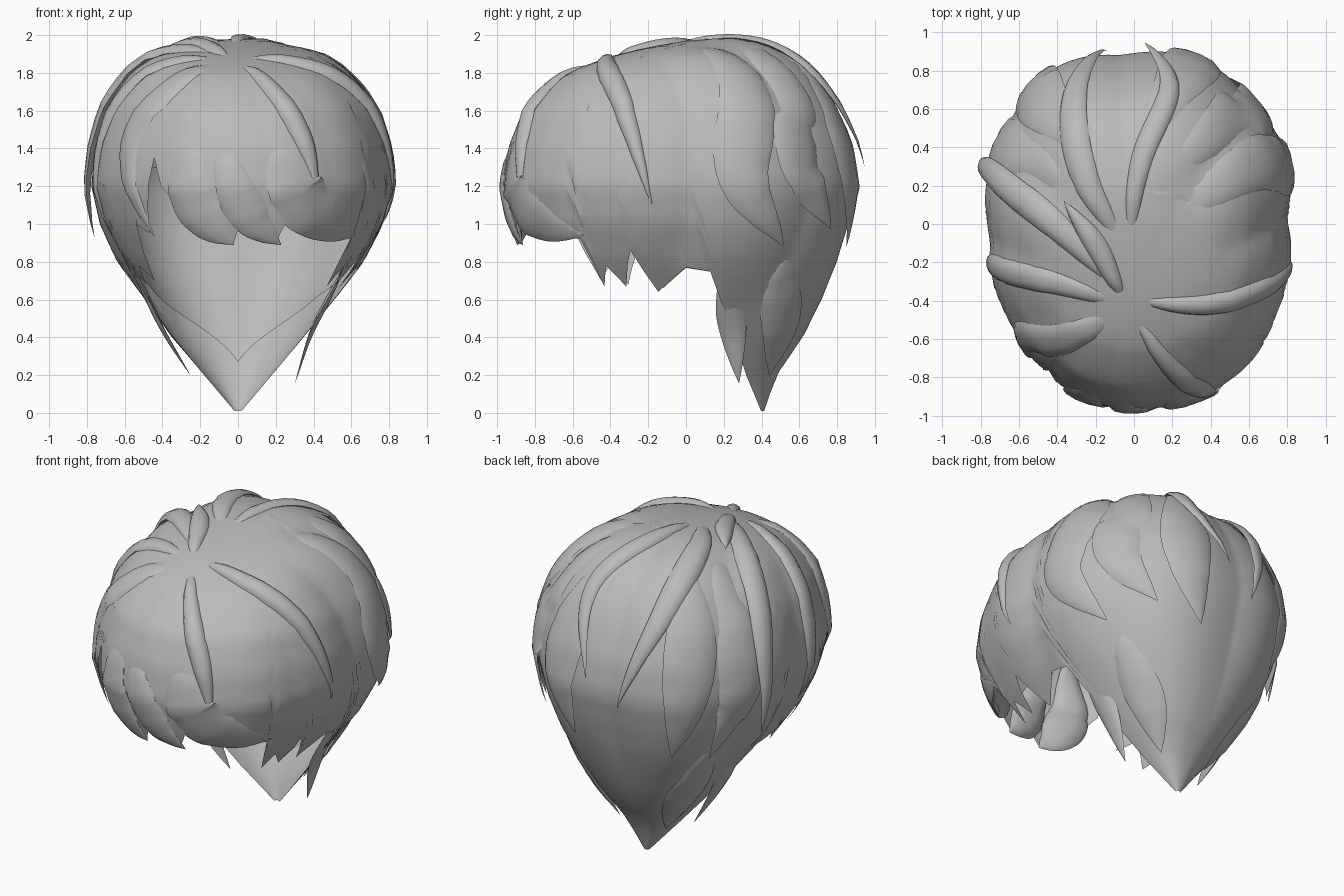
import bpy, bmesh, math
from mathutils import Vector
from mathutils.bvhtree import BVHTree

if "Cube" in bpy.data.objects:
    bpy.data.objects.remove(bpy.data.objects["Cube"])

hair = bpy.data.materials.new("hair grey")
hair.diffuse_color = (0.5, 0.5, 0.5, 1)
hair.use_nodes = True
hair.node_tree.nodes["Principled BSDF"].inputs["Base Color"].default_value = hair.diffuse_color

# Head outline by height: z, half width, front y, middle y, back y
RINGS = [(2.0, 0, .18, .18, .18), (1.97, .26, -.1, .12, .39), (1.9, .44, -.4, .03, .54),
         (1.8, .57, -.64, 0, .66), (1.6, .71, -.86, 0, .79), (1.4, .77, -.94, 0, .87),
         (1.2, .79, -.97, 0, .9), (1.0, .74, -.93, .04, .86), (.8, .64, -.86, .09, .8),
         (.6, .5, -.75, .15, .72), (.4, .35, -.3, .22, .62), (.2, .18, .1, .3, .48),
         (0, .01, .38, .4, .41)]
# Hem height by angle from the front, positive to the right
HEM = [(-180, .01), (-98, .01), (-96, .22), (-92, .75), (-84, .77), (-74, .66), (-70, .86),
       (-62, .68), (-58, .78), (-52, .7), (-48, 1.0), (-42, .95), (-36, 1.35), (-32, 1.2),
       (-22, 1.05), (-12, .97), (-2, .9), (2, 1.04), (8, .98), (16, .9), (20, 1.06), (26, 1.0),
       (36, .95), (52, .92), (54, .67), (58, .78), (62, .67), (68, .86), (72, .64), (84, .77),
       (92, .75), (96, .2), (98, .01), (180, .01)]
CROWN = Vector((-.03, -.4))


def lerp_table(table, x):
    for a, b in zip(table, table[1:]):
        if x <= b[0]:
            t = (x - a[0]) / (b[0] - a[0])
            return [p + (q - p) * t for p, q in zip(a[1:], b[1:])]
    return list(table[-1][1:])


DEPTHS = [(math.sqrt(2 - r[0]),) + r[1:] for r in RINGS]


def surface(deg, z):
    w, yf, yc, yb = lerp_table(DEPTHS, math.sqrt(max(0, 2 - z)))
    a = math.radians(deg)
    s, c = math.sin(a), math.cos(a)
    # squarer at the back and the front right
    e = 2.3 if c < 0 or s > 0 else 2.0
    k = (abs(s) ** e + abs(c) ** e) ** (-1 / e)
    s, c = s * k, c * k
    high = max(0, min(1, (z - .4) / .6))
    w *= 1 + (.04 if s > 0 else -.025) * high
    p = Vector((w * s, yc - (yc - yf if c > 0 else yb - yc) * c, z - .02 * max(0, (z - 1.7) / .3)))
    # Rounded flutes fanning out from the crown, softer at the front
    d = p.xy - CROWN
    wave = abs(math.sin(math.atan2(d.y, d.x) * 5.5 + .6)) - .6
    fade = min(1, d.length / .8) * max(0, min(1, (z - .3) / .6)) * (.25 if c > .5 else 1 - 1.5 * max(c, 0))
    out = Vector((p.x, p.y - yc, (z - 1.2) * .6))
    if out.length > 1e-4:
        p += out.normalized() * wave * fade * .03
    return p


def shell(hem, cols=180, rows=30):
    bm = bmesh.new()
    top = bm.verts.new((0, .18, 1.98))
    grid = []
    for i in range(cols):
        deg = -180 + 360 * i / cols
        zb = hem(deg)
        grid.append([bm.verts.new(surface(deg, 2 - (2 - zb) * (j / rows) ** 1.6))
                     for j in range(1, rows + 1)])
    for i in range(cols):
        a, b = grid[i], grid[(i + 1) % cols]
        bm.faces.new((top, a[0], b[0]))
        for j in range(rows - 1):
            bm.faces.new((a[j], a[j + 1], b[j + 1], b[j]))
    bmesh.ops.recalc_face_normals(bm, faces=bm.faces)
    bm.normal_update()
    return bm


def finish(bm, name, angle=50):
    bmesh.ops.recalc_face_normals(bm, faces=bm.faces)
    me = bpy.data.meshes.new(name)
    bm.to_mesh(me)
    bm.free()
    me.materials.append(hair)
    ob = bpy.data.objects.new(name, me)
    bpy.context.collection.objects.link(ob)
    bpy.ops.object.select_all(action='DESELECT')
    ob.select_set(True)
    bpy.context.view_layer.objects.active = ob
    bpy.ops.object.shade_smooth_by_angle(angle=math.radians(angle))


# Main hair cap with jagged hem
finish(shell(lambda d: lerp_table(HEM, d)[0]), "hair_cap")

# Complete head surface that the locks follow
guide_bm = shell(lambda d: .005)
guide = BVHTree.FromBMesh(guide_bm)
guide_bm.free()


def spline(pts, t):
    pts = [Vector(p) for p in pts]
    pts = [2 * pts[0] - pts[1]] + pts + [2 * pts[-1] - pts[-2]]
    f = t * (len(pts) - 3)
    i = min(int(f), len(pts) - 4)
    u = f - i
    a, b, c, d = pts[i:i + 4]
    return .5 * (2 * b + (c - a) * u + (2 * a - 5 * b + 4 * c - d) * u * u
                 + (3 * b - a - 3 * c + d) * u ** 3)


def lock(name, pts, width, thick, flick=0.0, snap=True, under=.35, start=.25, steps=22, sides=10):
    """Tapered lens-shaped lock lying on the head, with its tip lifted by flick."""
    samples = []
    for k in range(steps + 1):
        p = spline(pts, k / steps)
        loc, nor, _, _ = guide.find_nearest(p)
        if nor.dot(loc - Vector((0, .1, 1.1))) < 0:
            nor = -nor
        samples.append((loc if snap else p, nor))
    bm = bmesh.new()
    rings = []
    for k, (loc, nor) in enumerate(samples):
        t = k / steps
        tan = samples[min(k + 1, steps)][0] - samples[max(k - 1, 0)][0]
        side = tan.cross(nor).normalized()
        size = (start + (1 - start) * math.sin(t * math.pi)) if t < .5 \
            else max(.02, 1 - ((t - .5) / .5) ** 1.8)
        base = loc + nor * (flick * t ** 3 + .002 - .03 * max(0, 1 - t * 6))
        ring = []
        for s in range(sides):
            a = 2 * math.pi * s / sides
            # edges wrap down onto the curved head
            h = math.sin(a) * (1 if math.sin(a) > 0 else under) * thick * size
            wrap = (math.cos(a) * width * size) ** 2 * .7
            ring.append(bm.verts.new(base + side * (math.cos(a) * width * size) + nor * (h - wrap)))
        rings.append(ring)
    for r, q in zip(rings, rings[1:]):
        for s in range(sides):
            n = (s + 1) % sides
            bm.faces.new((r[s], r[n], q[n], q[s]))
    bm.faces.new(rings[0])
    bm.faces.new(rings[-1])
    finish(bm, name)


# Thin raised locks fanning from the crown
lock("front_lock", [(-.01, -.46, 1.85), (.2, -.74, 1.66), (.36, -.87, 1.42), (.43, -.88, 1.14)], .06, .04)
lock("right_lock", [(0, -.4, 1.89), (.35, -.42, 1.83), (.65, -.3, 1.55), (.82, -.18, 1.1)], .06, .04)
lock("left_lock", [(-.05, -.42, 1.88), (-.45, -.3, 1.82), (-.74, -.22, 1.4), (-.74, -.2, .9)], .07, .03)
lock("left_back_lock", [(-.05, -.36, 1.92), (-.42, .0, 1.9), (-.7, .25, 1.5), (-.8, .33, .92)], .08, .04, .08)
lock("crown_tuft", [(-.05, -.4, 1.89), (-.2, -.12, 1.96), (-.36, .12, 1.93)], .06, .04, .03)
lock("back_left_lock", [(-.05, -.12, 1.97), (-.26, .25, 1.96), (-.3, .65, 1.7), (-.14, .9, 1.15)], .08, .035, .03)
lock("back_right_lock", [(-.03, -.12, 1.97), (.03, .3, 1.97), (.18, .68, 1.72), (.06, .9, 1.3)], .06, .03, .06)
lock("left_fringe_lock", [(-.05, -.44, 1.87), (-.4, -.62, 1.72), (-.62, -.62, 1.4), (-.5, -.74, .9)], .1, .025)

# Curved fringe claws with solid undersides
lock("fringe_claw_1", [(-.2, -.85, 1.5), (-.26, -.9, 1.22), (-.17, -.9, 1.02), (-.02, -.87, .9)], .13, .02, under=3)
lock("fringe_claw_2", [(-.1, -.92, 1.45), (-.02, -.93, 1.2), (.08, -.9, 1.02), (.22, -.84, .9)], .11, .02, under=3)
lock("fringe_claw_3", [(.25, -.85, 1.5), (.28, -.9, 1.22), (.42, -.8, 1.05), (.63, -.55, .93)], .16, .015, under=3)

# Broad locks filling the back and sides
BROAD = [((.1, .2, 1.98), (.5, .55, 1.65), (.62, .6, 1.3), (.45, .75, .98)),
         ((.15, 0, 1.97), (.6, .3, 1.7), (.78, .3, 1.25), (.62, .5, .9)),
         ((0, .3, 1.98), (.25, .75, 1.6), (.3, .85, 1.25), (.2, .85, .88)),
         ((-.1, .3, 1.98), (-.45, .6, 1.65), (-.5, .72, 1.25), (-.4, .72, .85)),
         ((-.2, .1, 1.97), (-.62, .4, 1.6), (-.7, .45, 1.2), (-.55, .55, .8))]
for i, p in enumerate(BROAD):
    lock("broad_lock_%d" % (i + 1), p, .16, .025, .03, start=.1)

# Nape locks ending in side tips
for s, n, x, z in ((1, "right", .3, .16), (-1, "left", .25, .2)):
    lock("nape_side_" + n, [(s * .6, .2, .85), (s * .48, .23, .62), (s * .38, .25, .42),
                            (s * x, .28, z)], .08, .02, snap=False, start=.05)
    lock("nape_back_" + n, [(s * .5, .5, .95), (s * .42, .5, .65), (s * .3, .5, .42),
                            (s * .16, .44, .2)], .12, .02, .02, start=.05)

# Inner nape layer with a V-shaped hem
bm = bmesh.new()
grid = []
for i in range(41):
    deg = 94 + 172 * i / 40
    low = .27 + .5 * abs(deg - 180) / 90
    deg = deg if deg <= 180 else deg - 360
    col = []
    for j in range(13):
        p = surface(deg, 1.3 + (low - 1.3) * j / 12)
        mid = Vector((0, .1, p.z))
        col.append(bm.verts.new(p + (mid - p).normalized() * .05))
    grid.append(col)
for a, b in zip(grid, grid[1:]):
    for j in range(12):
        bm.faces.new((a[j], a[j + 1], b[j + 1], b[j]))
finish(bm, "inner_nape")
